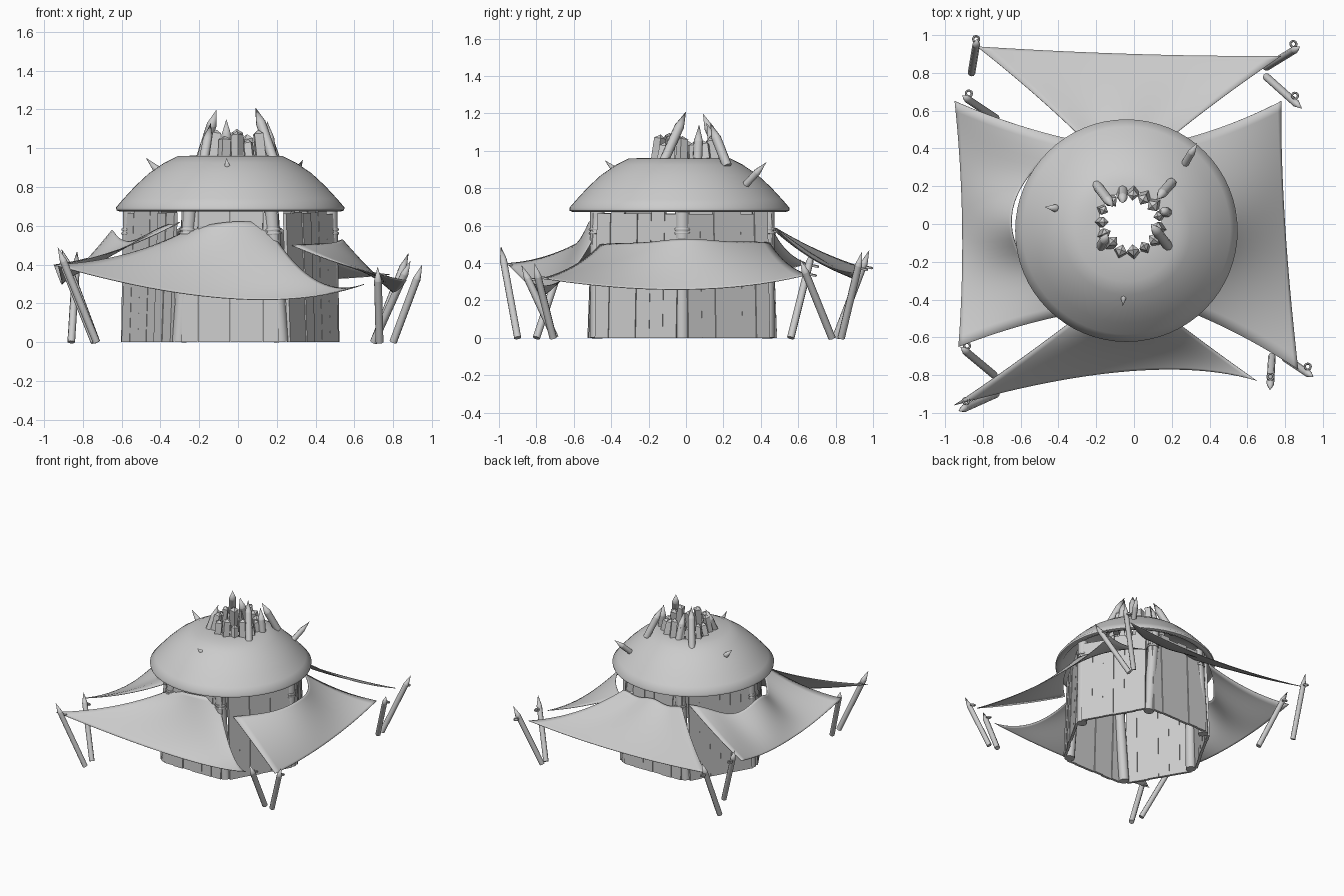
import bpy, bmesh, math, random
from mathutils import Vector, Matrix

random.seed(4)
cube = bpy.data.objects.get("Cube")
if cube:
    bpy.data.objects.remove(cube, do_unlink=True)

grey = bpy.data.materials.new("plain_grey")
grey.use_nodes = True
grey.diffuse_color = (0.6, 0.6, 0.6, 1)
grey.node_tree.nodes["Principled BSDF"].inputs["Base Color"].default_value = grey.diffuse_color
CENTRE = Vector((-0.04, -0.02, 0))
HUB = Vector((-0.02, 0.01, 0))


def finish(name, bm, smooth=None):
    bmesh.ops.recalc_face_normals(bm, faces=bm.faces)
    mesh = bpy.data.meshes.new(name)
    bm.to_mesh(mesh)
    bm.free()
    mesh.materials.append(grey)
    obj = bpy.data.objects.new(name, mesh)
    bpy.context.collection.objects.link(obj)
    if smooth:
        bpy.ops.object.select_all(action='DESELECT')
        obj.select_set(True)
        bpy.context.view_layer.objects.active = obj
        bpy.ops.object.shade_smooth_by_angle(angle=math.radians(smooth))
    return obj


def frame(base, tip):
    turn = (tip - base).to_track_quat('Z', 'Y').to_matrix().to_4x4()
    return Matrix.Translation(base) @ turn


def stake(name, base, tip, radius, point=0.08, sides=8):
    """Round pole with a sharpened end; no point gives a plain post."""
    base, tip = Vector(base), Vector(tip)
    shaft = (tip - base).length - point
    place = frame(base, tip)
    bm = bmesh.new()
    bmesh.ops.create_cone(bm, cap_ends=True, segments=sides, radius1=radius,
                          radius2=radius, depth=shaft,
                          matrix=place @ Matrix.Translation((0, 0, shaft / 2)))
    if point:
        bmesh.ops.create_cone(bm, cap_ends=True, segments=sides, radius1=radius,
                              radius2=0, depth=point,
                              matrix=place @ Matrix.Translation((0, 0, shaft + point / 2)))
    return finish(name, bm, 50)


def rope_ring(name, centre, axis, radius, thick):
    centre = Vector(centre)
    place = frame(centre, centre + Vector(axis))
    bm = bmesh.new()
    rows = []
    for i in range(12):
        a = math.tau * i / 12
        row = []
        for j in range(6):
            b = math.tau * j / 6
            r = radius + thick * math.cos(b)
            row.append(bm.verts.new(place @ Vector((r * math.cos(a), r * math.sin(a), thick * math.sin(b)))))
        rows.append(row)
    for i in range(12):
        p, q = rows[i], rows[(i + 1) % 12]
        for j in range(6):
            k = (j + 1) % 6
            bm.faces.new((p[j], p[k], q[k], q[j]))
    finish(name, bm, 60)


# Domed roof with a rolled rim, inner lining and off-centre smoke hole
profile = [(0.165, 0.962), (0.27, 0.96), (0.34, 0.925), (0.42, 0.87), (0.49, 0.805),
           (0.55, 0.74), (0.589, 0.695), (0.587, 0.68), (0.57, 0.673), (0.54, 0.685),
           (0.46, 0.79), (0.4, 0.85), (0.32, 0.905), (0.25, 0.935), (0.165, 0.935)]
bm = bmesh.new()
line = [bm.verts.new((r, 0, z)) for r, z in profile]
edges = [bm.edges.new(pair) for pair in zip(line, line[1:] + line[:1])]
bmesh.ops.spin(bm, geom=line + edges, axis=(0, 0, 1), cent=(0, 0, 0), angle=math.tau, steps=64)
bmesh.ops.remove_doubles(bm, verts=bm.verts, dist=0.0005)
roof_centre = CENTRE + Vector((0, -0.015, 0))
for v in bm.verts:
    v.co += HUB if v.co.xy.length < 0.2 else roof_centre
finish("roof", bm, 60)

# Hexagonal wall of planks, open at the corners where the posts stand
corners = [Vector((math.cos(a), math.sin(a), 0)) for a in (math.tau * i / 6 for i in range(6))]
PLANKS = 6
SPAN = 0.88
for side in range(6):
    a, b = corners[side] * 0.57, corners[(side + 1) % 6] * 0.57
    along = (b - a).normalized()
    out = Vector((along.y, -along.x, 0))
    turn = Matrix((along, out, (0, 0, 1))).transposed().to_4x4()
    bm = bmesh.new()
    for i in range(PLANKS):
        t = (1 - SPAN) / 2 + SPAN * (i + 0.5) / PLANKS
        width = SPAN * 0.57 / PLANKS - random.uniform(0.0005, 0.002)
        height = random.uniform(0.66, 0.69)
        mid = a.lerp(b, t) + out * random.uniform(-0.004, 0.004)
        place = Matrix.Translation(CENTRE + mid + Vector((0, 0, height / 2)))
        made = bmesh.ops.create_cube(bm, size=1, matrix=place @ turn @ Matrix.Diagonal((width, 0.02, height, 1)))
        for v in made["verts"]:
            if v.co.z > 0.3:
                v.co -= out * 0.025
    finish("wall_planks", bm)
    lean = corners[side] * 0.525
    foot = CENTRE + lean
    lean.x *= 0.98 if side % 3 == 0 else 0.8
    top = CENTRE + lean + Vector((0, 0, 0.69))
    stake("corner_post", foot, top, 0.038, 0, 12)
    for z in (0.56, 0.58):
        rope_ring("post_rope", foot.lerp(top, z / 0.69), top - foot, 0.039, 0.007)


# Hanging cloth canopies, each a quadratic patch through its edge middles
def bend(p, q, r, t):
    return p * (1 - t) ** 2 + q * 2 * t * (1 - t) + r * t * t


def canopy(name, outer, inner, drops, fold):
    """The fold lets the inner edge sag between its three supports."""
    o1, om, o2 = map(Vector, outer)
    i1, im, i2 = map(Vector, inner)
    om = om * 2 - (o1 + o2) / 2
    im = im * 2 - (i1 + i2) / 2
    centre = (om + im) / 2
    m1 = ((o1 + i1) / 2).lerp(centre, 0.05) - Vector((0, 0, drops[0]))
    m2 = ((o2 + i2) / 2).lerp(centre, 0.05) - Vector((0, 0, drops[1]))
    bm = bmesh.new()
    n = 24
    grid = []
    for i in range(n + 1):
        u = i / n
        ends = bend(o1, om, o2, u), bend(m1, centre, m2, u), bend(i1, im, i2, u)
        sag = Vector((0, 0, fold * math.sin(math.tau * u) ** 2))
        grid.append([bm.verts.new(bend(*ends, j / n) - sag * (j / n)) for j in range(n + 1)])
    for p, q in zip(grid, grid[1:]):
        for j in range(n):
            bm.faces.new((p[j], p[j + 1], q[j + 1], q[j]))
    cloth = finish(name, bm, 60)
    cloth.modifiers.new("thickness", 'SOLIDIFY').thickness = 0.004


canopy("front_canopy", [(-0.95, -0.96, 0.4), (-0.03, -0.78, 0.225), (0.65, -0.83, 0.3)],
       [(-0.26, -0.46, 0.58), (-0.04, -0.52, 0.62), (0.15, -0.46, 0.61)], (0.07, 0.25), 0)
canopy("back_canopy", [(-0.83, 0.94, 0.38), (0, 0.9, 0.32), (0.78, 0.89, 0.35)],
       [(-0.3, 0.48, 0.59), (-0.04, 0.48, 0.59), (0.22, 0.48, 0.59)], (0.03, 0.09), 0.02)
canopy("right_canopy", [(-0.95, 0.65, 0.4), (-0.91, 0, 0.3), (-0.93, -0.65, 0.4)],
       [(-0.34, 0.45, 0.61), (-0.65, 0, 0.58), (-0.3, -0.47, 0.62)], (0.06, 0.06), 0.07)
canopy("left_canopy", [(0.78, 0.65, 0.34), (0.8, 0, 0.26), (0.87, -0.77, 0.32)],
       [(0.26, 0.45, 0.51), (0.54, 0, 0.53), (0.28, -0.46, 0.5)], (0.04, 0.04), 0.01)

# Leaning sharpened poles that hold the canopy corners: foot x, y then tip x, y, z
poles = [(-0.86, 0.8, -0.83, 0.98, 0.47), (-0.73, 0.56, -0.91, 0.68, 0.48),
         (-0.74, -0.8, -0.92, -0.65, 0.45), (-0.73, -0.9, -0.93, -0.99, 0.49),
         (0.73, -0.7, 0.72, -0.88, 0.39), (0.8, -0.71, 0.95, -0.81, 0.4),
         (0.7, 0.78, 0.89, 0.61, 0.42), (0.7, 0.83, 0.88, 0.94, 0.46)]
for x, y, tx, ty, tz in poles:
    foot, tip = Vector((x, y, 0)), Vector((tx, ty, tz))
    stake("canopy_pole", foot, tip, 0.02)
    tie = foot.lerp(tip, 0.8) + Vector((0, 0.035, 0))
    rope_ring("pole_loop", tie, (0.1, 0.2, 1), 0.016, 0.006)

# Crown of rough square stakes around the smoke hole
for i in range(15):
    a = math.tau * (i + 0.5) / 15
    way = Vector((math.cos(a), math.sin(a), 0))
    stake("crown_stake", HUB + way * 0.175 + Vector((0, 0, 0.9)),
          HUB + way * random.uniform(0.13, 0.155) + Vector((0, 0, random.uniform(1.04, 1.1))),
          random.uniform(0.026, 0.034), 0.02, 4)

# Tall crown stakes leaning in over the hole: base x, y then tip x, y, z
for x, y, tx, ty, tz in [(-0.2, 0.21, -0.11, 0.09, 1.2), (0.19, -0.13, 0.09, 0, 1.21),
                         (0.2, 0.22, 0.12, 0.13, 1.15), (-0.18, -0.13, -0.14, -0.05, 1.13),
                         (-0.06, 0.19, -0.06, 0.11, 1.15), (0.18, 0.06, 0.15, 0.07, 1.14)]:
    stake("tall_crown_stake", (x, y, 0.92), (tx, ty, tz), 0.026, 0.09)

# Spikes poking through the roof
for base, tip in [((-0.38, 0.08, 0.85), (-0.475, 0.09, 0.95)),
                  ((0.27, 0.32, 0.82), (0.335, 0.43, 0.94)),
                  ((-0.05, -0.34, 0.86), (-0.06, -0.435, 0.95))]:
    stake("roof_spike", base, tip, 0.02, 0.08)
